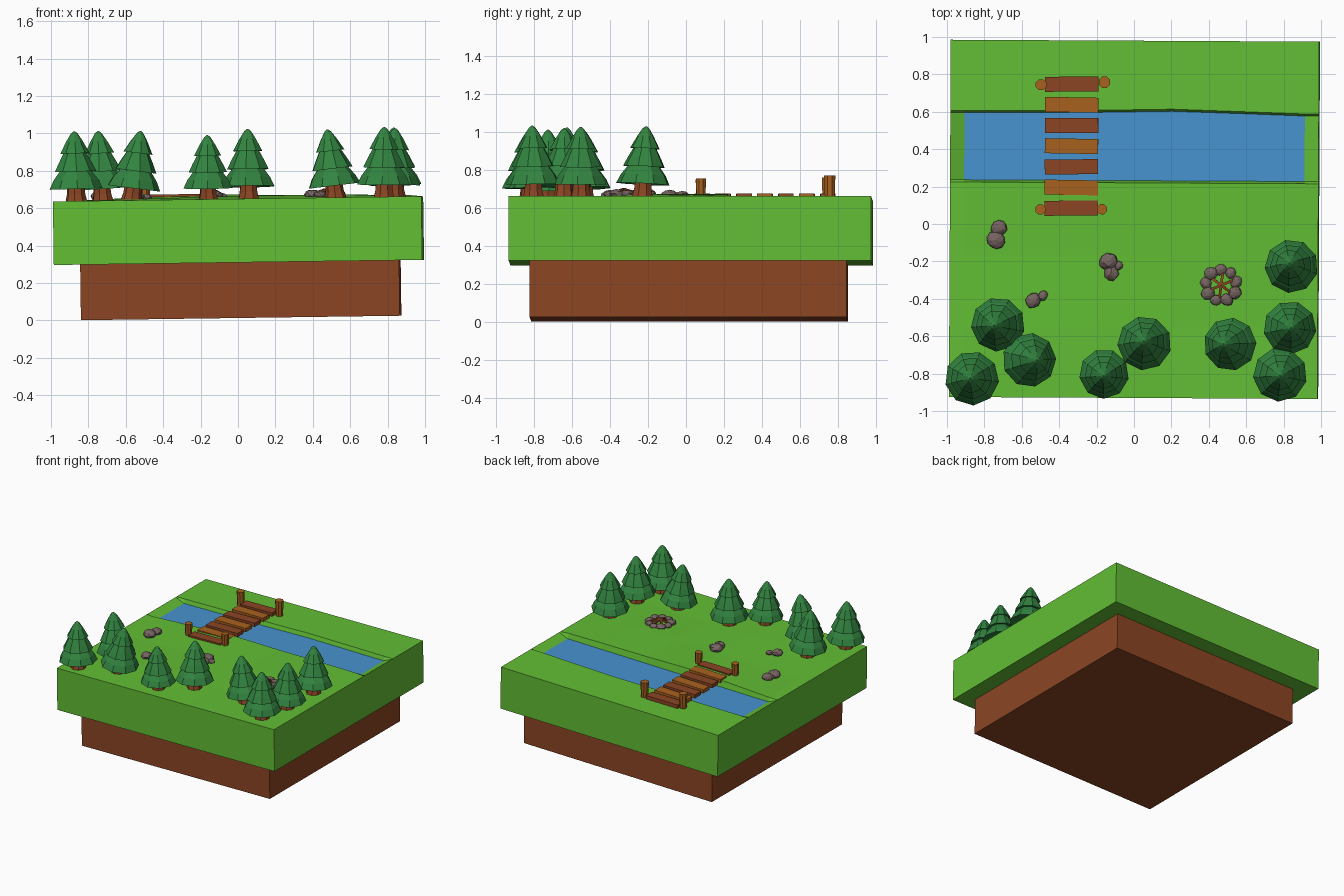
import bpy, bmesh, math, random
from mathutils import Matrix, Vector

if "Cube" in bpy.data.objects:
    bpy.data.objects.remove(bpy.data.objects["Cube"])

random.seed(4)


def material(name, r, g, b):
    m = bpy.data.materials.new(name)
    lin = [((c / 255 + 0.055) / 1.055) ** 2.4 for c in (r, g, b)]
    m.diffuse_color = (*lin, 1)
    m.use_nodes = True
    m.node_tree.nodes["Principled BSDF"].inputs["Base Color"].default_value = m.diffuse_color
    return m


GRASS = material("grass green", 98, 190, 52)
SOIL = material("soil brown", 139, 69, 35)
WATER = material("water blue", 70, 147, 208)
LEAF = material("pine green", 50, 132, 64)
PLANK = material("light wood", 168, 97, 31)
ROCK = material("stone grey", 118, 100, 97)

# The whole scene leans slightly; local z = 0 is the meadow level
BASE = (Matrix.Translation((0, 0, 0.65)) @ Matrix.Rotation(math.radians(-0.8), 4, 'Y')
        @ Matrix.Rotation(math.radians(-0.3), 4, 'Z'))


def finish(bm, name, mats, local=Matrix()):
    bmesh.ops.recalc_face_normals(bm, faces=bm.faces)
    me = bpy.data.meshes.new(name)
    bm.to_mesh(me)
    bm.free()
    for m in mats:
        me.materials.append(m)
    ob = bpy.data.objects.new(name, me)
    bpy.context.collection.objects.link(ob)
    ob.matrix_world = BASE @ local
    return ob


def box(name, size, center, mat, rot=Matrix()):
    bm = bmesh.new()
    bmesh.ops.create_cube(bm, size=1, matrix=Matrix.Diagonal((*size, 1)))
    return finish(bm, name, [mat], Matrix.Translation(center) @ rot)


def lathe(bm, profile, sides):
    """Closed turned solid from (radius, height) points."""
    rings = []
    for r, z in profile:
        rings.append([bm.verts.new((r * math.cos(a), r * math.sin(a), z))
                      for a in (2 * math.pi * (i + 0.5) / sides for i in range(sides))])
    for low, high in zip(rings, rings[1:]):
        for i in range(sides):
            j = (i + 1) % sides
            bm.faces.new((low[i], low[j], high[j], high[i]))
    bm.faces.new(rings[0][::-1])
    bm.faces.new(rings[-1])


# Meadow slab with an inset river bed
xs = [-0.985, -0.91, -0.2, 0.2, 0.6, 0.91, 0.985]
ys = [-0.93, -0.55, -0.17, 0.22, 0.232, 0.592, 0.603, 0.98]
bumps = {(2, 3): 0.028, (3, 3): 0.018, (4, 3): 0.014, (2, 2): 0.004, (3, 2): 0.016,
         (4, 2): 0.014, (2, 1): 0.012, (5, 3): 0.008}
wave = [0, 0, 0.004, 0.012, 0.0, -0.01, -0.01]
bm = bmesh.new()
top = []
for j, y in enumerate(ys):
    row = []
    for i, x in enumerate(xs):
        z = bumps.get((i, j), 0)
        if j in (4, 5) and 0 < i < 6:
            z = -0.032
        dy = wave[i] if j in (5, 6) else 0
        row.append(bm.verts.new((x, y + dy, z)))
    top.append(row)
for j in range(len(ys) - 1):
    for i in range(len(xs) - 1):
        f = bm.faces.new((top[j][i], top[j][i + 1], top[j + 1][i + 1], top[j + 1][i]))
        f.material_index = 1 if j == 4 and 0 < i < 5 else 0
rim = (top[0] + [r[-1] for r in top[1:]] + top[-1][-2::-1]
       + [r[0] for r in top[-2:0:-1]])
under = [bm.verts.new((v.co.x, v.co.y, -0.34)) for v in rim]
for k in range(len(rim)):
    n = (k + 1) % len(rim)
    bm.faces.new((rim[n], rim[k], under[k], under[n]))
bm.faces.new(under[::-1])
finish(bm, "meadow_with_river", [GRASS, WATER])

# Soil block below
box("soil_block", (1.705, 1.67, 0.31), (0.008, 0.015, -0.482), SOIL)


# Pine trees: x, y, scale, sideways lean in degrees, forward lean in degrees
TREES = [(-0.86, -0.83, 1.0, -1, 0), (-0.72, -0.54, 1.0, -3, 1), (-0.565, -0.73, 1.0, 8, 0),
         (-0.155, -0.80, 0.92, 0, 2), (0.06, -0.64, 1.0, 0, -2), (0.525, -0.64, 0.98, -6, 0),
         (0.835, -0.55, 0.98, 2, 0), (0.785, -0.80, 1.0, 1, 1), (0.845, -0.225, 0.99, -1, -3)]
TIERS = [[(0.05, 0.085), (0.145, 0.07), (0.122, 0.118), (0.075, 0.18)],
         [(0.04, 0.175), (0.113, 0.163), (0.09, 0.21), (0.052, 0.28)],
         [(0.03, 0.27), (0.08, 0.26), (0.045, 0.325), (0.018, 0.367), (0.004, 0.378)]]
for n, (x, y, s, lean, pitch) in enumerate(TREES, 1):
    place = (Matrix.Translation((x, y, -0.005)) @ Matrix.Rotation(math.radians(lean), 4, 'Y')
             @ Matrix.Rotation(math.radians(pitch), 4, 'X')
             @ Matrix.Rotation(random.uniform(0, 1), 4, 'Z') @ Matrix.Scale(s, 4))
    bm = bmesh.new()
    lathe(bm, [(0.062, -0.012), (0.05, 0.04), (0.045, 0.1)], 8)
    finish(bm, f"tree_trunk_{n}", [SOIL], place)
    bm = bmesh.new()
    for tier in TIERS:
        lathe(bm, tier, 9)
    finish(bm, f"tree_foliage_{n}", [LEAF], place)

# Footbridge planks, alternating wood colours
for k in range(7):
    y = 0.083 + 0.1105 * k
    tilt = Matrix.Rotation(math.radians((-1) ** k * 0.7), 4, 'Z')
    box(f"bridge_plank_{k + 1}", (0.285, 0.08, 0.03), (-0.336, y, 0.014),
        SOIL if k % 2 == 0 else PLANK, tilt)

# Footbridge posts
for n, (x, y, r, h) in enumerate([(-0.5, 0.075, 0.029, 0.108), (-0.17, 0.078, 0.029, 0.108),
                                  (-0.5, 0.742, 0.031, 0.118), (-0.16, 0.757, 0.032, 0.122)], 1):
    bm = bmesh.new()
    lathe(bm, [(r * 0.85, -0.01), (r, h)], 8)
    finish(bm, f"bridge_post_{n}", [PLANK if n else SOIL], Matrix.Translation((x, y, 0)))


# Faceted stones
def stone(name, x, y, r, flat=0.7):
    bm = bmesh.new()
    bmesh.ops.create_icosphere(bm, subdivisions=2, radius=r)
    for v in bm.verts:
        v.co *= random.uniform(0.92, 1.08)
    finish(bm, name, [ROCK], Matrix.Translation((x, y, r * 0.35 + 0.006))
           @ Matrix.Rotation(random.uniform(0, 6), 4, 'Z') @ Matrix.Diagonal((1.05, 0.95, flat, 1)))


for n, (x, y, r) in enumerate([(-0.722, -0.025, 0.042), (-0.738, -0.09, 0.048),
                               (-0.135, -0.20, 0.048), (-0.12, -0.262, 0.04),
                               (-0.083, -0.222, 0.025), (-0.538, -0.412, 0.04),
                               (-0.485, -0.385, 0.026)], 1):
    stone(f"meadow_stone_{n}", x, y, r)

# Campfire: ring of stones around a pile of sticks
cx, cy = 0.468, -0.325
for k in range(9):
    a = 2 * math.pi * (k + 0.3) / 9
    stone(f"fire_ring_stone_{k + 1}", cx + 0.083 * math.cos(a), cy + 0.083 * math.sin(a),
          random.uniform(0.029, 0.037), 0.65)
for k in range(6):
    a = 2 * math.pi * k / 6 + 0.4
    rot = Matrix.Rotation(a, 4, 'Z') @ Matrix.Rotation(math.radians(18), 4, 'Y')
    box(f"fire_stick_{k + 1}", (0.085, 0.014, 0.014),
        (cx + 0.04 * math.cos(a), cy + 0.04 * math.sin(a), 0.03), SOIL, rot)
